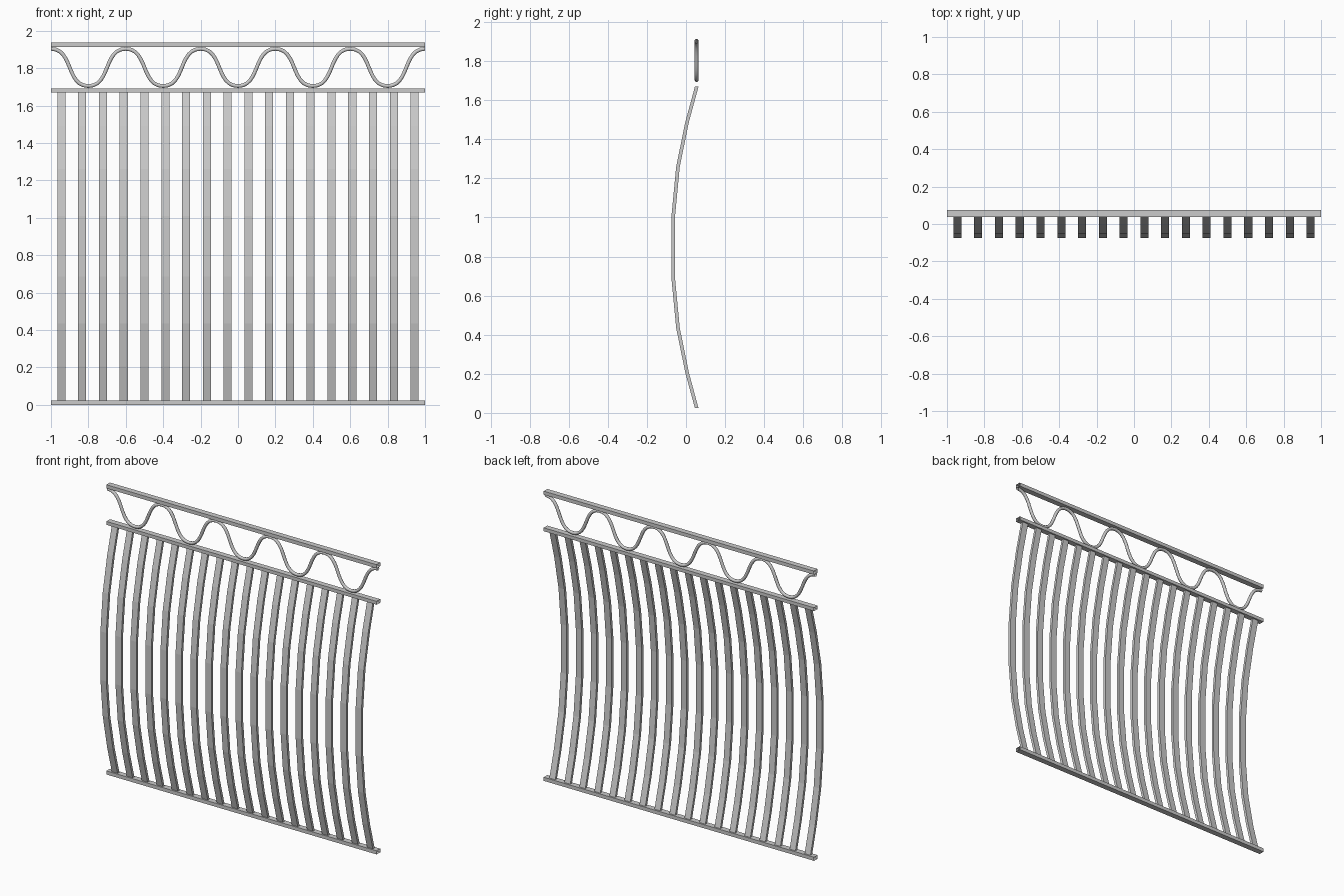
import bpy, bmesh
from mathutils import Vector

if "Cube" in bpy.data.objects:
    bpy.data.objects.remove(bpy.data.objects["Cube"])

RAIL_Y = 0.056


def mesh_object(name, bm):
    bmesh.ops.recalc_face_normals(bm, faces=bm.faces)
    me = bpy.data.meshes.new(name)
    bm.to_mesh(me)
    bm.free()
    ob = bpy.data.objects.new(name, me)
    bpy.context.collection.objects.link(ob)
    return ob


def square_tube(name, rings):
    """Skin a run of four-corner rings, leaving the ends open."""
    bm = bmesh.new()
    rows = [[bm.verts.new(p) for p in ring] for ring in rings]
    for a, b in zip(rows, rows[1:]):
        for i in range(4):
            j = (i + 1) % 4
            bm.faces.new((a[i], a[j], b[j], b[i]))
    return mesh_object(name, bm)


# Horizontal rails: open-ended rectangular tubes
def rail(name, z0, z1):
    y0, y1 = RAIL_Y - 0.019, RAIL_Y + 0.019
    square_tube(name, [[(x, y0, z0), (x, y1, z0), (x, y1, z1), (x, y0, z1)]
                       for x in (-1, 1)])


rail("bottom_rail", 0.0, 0.024)
rail("middle_rail", 1.669, 1.692)
rail("top_rail", 1.913, 1.937)

# Bowed flat bars: centre line (y, z), mirrored about mid height
MID = 0.847
half = [(-0.065, 0.162), (-0.041, 0.413), (0.006, 0.643), (0.055, 0.823)]
path = [(y, MID - h) for y, h in reversed(half)] + [(y, MID + h) for y, h in half]
W, T = 0.0215, 0.0092
bar_rings = []
for y, z in path:
    bar_rings.append([(-W, y - T, z), (W, y - T, z), (W, y + T, z), (-W, y + T, z)])

first = square_tube("bar_01", bar_rings)
first.location.x = -0.944
for i in range(1, 18):
    bar = bpy.data.objects.new(f"bar_{i + 1:02d}", first.data)
    bar.location.x = -0.944 + i * 1.888 / 17
    bpy.context.collection.objects.link(bar)

# Wavy round wire between the upper rails
cu = bpy.data.curves.new("wave_wire", 'CURVE')
cu.dimensions = '3D'
cu.bevel_depth = 0.0105
cu.bevel_resolution = 3
cu.resolution_u = 12
sp = cu.splines.new('BEZIER')
sp.bezier_points.add(10)
for i, p in enumerate(sp.bezier_points):
    co = Vector((-1 + 0.2 * i, RAIL_Y - 0.002, 1.903 if i % 2 == 0 else 1.704))
    p.handle_left_type = p.handle_right_type = 'FREE'
    p.co = co
    p.handle_left = co - Vector((0.12, 0, 0))
    p.handle_right = co + Vector((0.12, 0, 0))
wire = bpy.data.objects.new("wave_wire", cu)
bpy.context.collection.objects.link(wire)
bpy.context.view_layer.objects.active = wire
wire.select_set(True)
bpy.ops.object.convert(target='MESH')
bpy.ops.object.shade_smooth()
